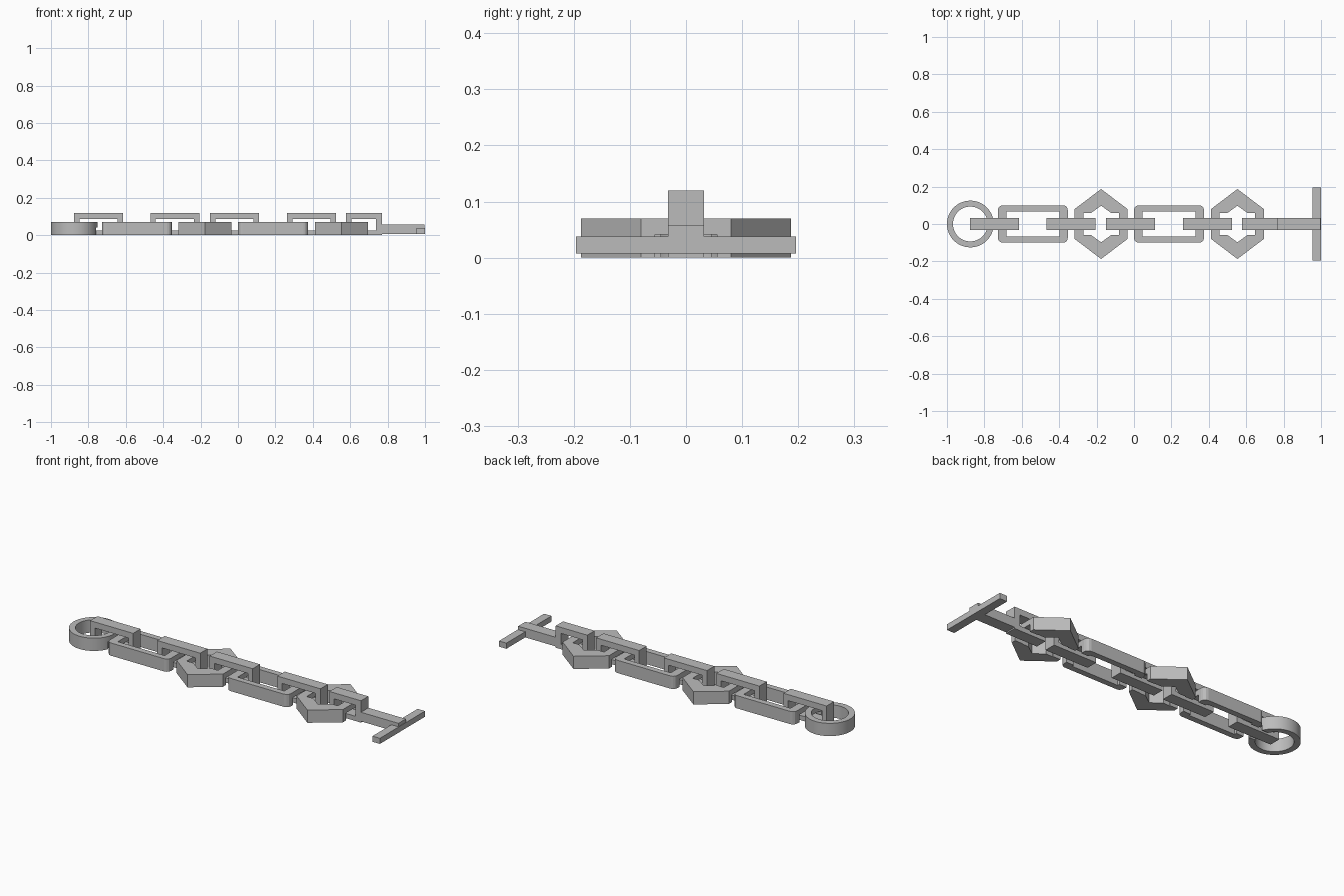
import bpy, bmesh, math
from mathutils import Vector, Matrix

if "Cube" in bpy.data.objects:
    bpy.data.objects.remove(bpy.data.objects["Cube"], do_unlink=True)

# One metal colour
metal = bpy.data.materials.new("grey metal")
metal.use_nodes = True
GREY = (0.5, 0.5, 0.5, 1)
metal.diffuse_color = GREY
metal.node_tree.nodes["Principled BSDF"].inputs["Base Color"].default_value = GREY


def prism(name, outlines, depth, upright=False, x=0, base=0):
    """Extrude closed outlines (outer, then holes); upright ones lie in XZ."""
    bm = bmesh.new()
    edges = []
    for outline in outlines:
        vs = [bm.verts.new((p[0], p[1], 0)) for p in outline]
        edges += [bm.edges.new((vs[i - 1], vs[i])) for i in range(len(vs))]
    bmesh.ops.triangle_fill(bm, edges=edges, use_beauty=True)
    ext = bmesh.ops.extrude_face_region(bm, geom=bm.faces[:])
    top = [g for g in ext["geom"] if isinstance(g, bmesh.types.BMVert)]
    bmesh.ops.translate(bm, verts=top, vec=(0, 0, depth))
    if upright:
        bm.transform(Matrix.Translation((0, depth / 2, 0)) @ Matrix.Rotation(math.pi / 2, 4, "X"))
    bmesh.ops.recalc_face_normals(bm, faces=bm.faces[:])
    bm.transform(Matrix.Translation((x, 0, base)))
    me = bpy.data.meshes.new(name)
    bm.to_mesh(me)
    bm.free()
    me.materials.append(metal)
    ob = bpy.data.objects.new(name, me)
    bpy.context.collection.objects.link(ob)
    return ob


def box(name, x0, x1, half_y, z0, z1):
    return prism(name, [rect(x0, x1, z0, z1)], half_y * 2, upright=True)


def rect(x0, x1, y0, y1, cut=0):
    """Rectangle outline, with corners rounded by a radius when cut is set."""
    if not cut:
        return [(x0, y0), (x1, y0), (x1, y1), (x0, y1)]
    pts = []
    corners = [(x1 - cut, y1 - cut), (x0 + cut, y1 - cut), (x0 + cut, y0 + cut), (x1 - cut, y0 + cut)]
    for q, (cx, cy) in enumerate(corners):
        for k in range(4):
            a = math.pi / 2 * (q + k / 3)
            pts.append((cx + cut * math.cos(a), cy + cut * math.sin(a)))
    return pts


def circle(r, n=48):
    return [(r * math.cos(math.tau * i / n), r * math.sin(math.tau * i / n)) for i in range(n)]


def notch(ob, x0, x1, half_y=0.055):
    """Cut a passage through the underside of an end bar."""
    cutter = box("notch_cutter", x0, x1, half_y, -0.02, 0.041)
    mod = ob.modifiers.new("notch", "BOOLEAN")
    mod.operation, mod.solver, mod.object = "DIFFERENCE", "EXACT", cutter
    bpy.context.view_layer.update()
    done = bpy.data.meshes.new_from_object(ob.evaluated_get(bpy.context.evaluated_depsgraph_get()))
    ob.modifiers.clear()
    ob.data = done
    bpy.data.objects.remove(cutter, do_unlink=True)


FLAT = 0.07    # height of the flat links
HALF = 0.032   # half width of the upright links

# Clasp ring
ring = prism("clasp_ring", [circle(0.125), circle(0.093)], FLAT, x=-0.875)
notch(ring, -0.82, -0.72, 0.045)

# Rectangular links
for i, x in enumerate((-0.541, 0.187)):
    link = prism(f"rectangular_link_{i + 1}",
                 [rect(-0.187, 0.187, -0.1, 0.1, 0.025), rect(-0.142, 0.142, -0.068, 0.068)], FLAT, x=x)
    notch(link, x - 0.2, x - 0.13)
    notch(link, x + 0.13, x + 0.2)

# Pointed six-sided links, half an outline mirrored to the other half
def both(half):
    return half + [(-px, -py) for px, py in half]

for i, x in enumerate((-0.176, 0.553)):
    outer = both([(0.141, 0.08), (0, 0.187), (-0.141, 0.08)])
    inner = both([(0.095, 0.058), (0.055, 0.058), (0, 0.098), (-0.055, 0.058), (-0.095, 0.058)])
    link = prism(f"pointed_link_{i + 1}", [outer, inner], FLAT, x=x)
    notch(link, x - 0.16, x - 0.08)
    notch(link, x + 0.08, x + 0.16)

# Upright connecting links
for i, x in enumerate((-0.746, -0.338, -0.019, 0.393)):
    prism(f"connecting_link_{i + 1}",
          [rect(-0.131, 0.131, 0, 0.12), rect(-0.102, 0.102, 0.026, 0.087)], HALF * 2, upright=True, x=x)

# Toggle: end link with shank, and cross bar
prism("toggle_link",
      [[(0.578, 0), (0.77, 0), (0.77, 0.007), (0.965, 0.007), (0.965, 0.057), (0.77, 0.057), (0.77, 0.12), (0.578, 0.12)],
       rect(0.607, 0.738, 0.026, 0.087)], HALF * 2, upright=True)
box("toggle_shank_end", 0.965, 0.998, HALF, 0.007, 0.057)
box("toggle_bar", 0.955, 1.0, 0.196, 0.007, 0.038)

# Smooth the round ring, keeping its edges sharp
bpy.ops.object.select_all(action="DESELECT")
ring.select_set(True)
bpy.context.view_layer.objects.active = ring
bpy.ops.object.shade_smooth_by_angle(angle=math.radians(30))
